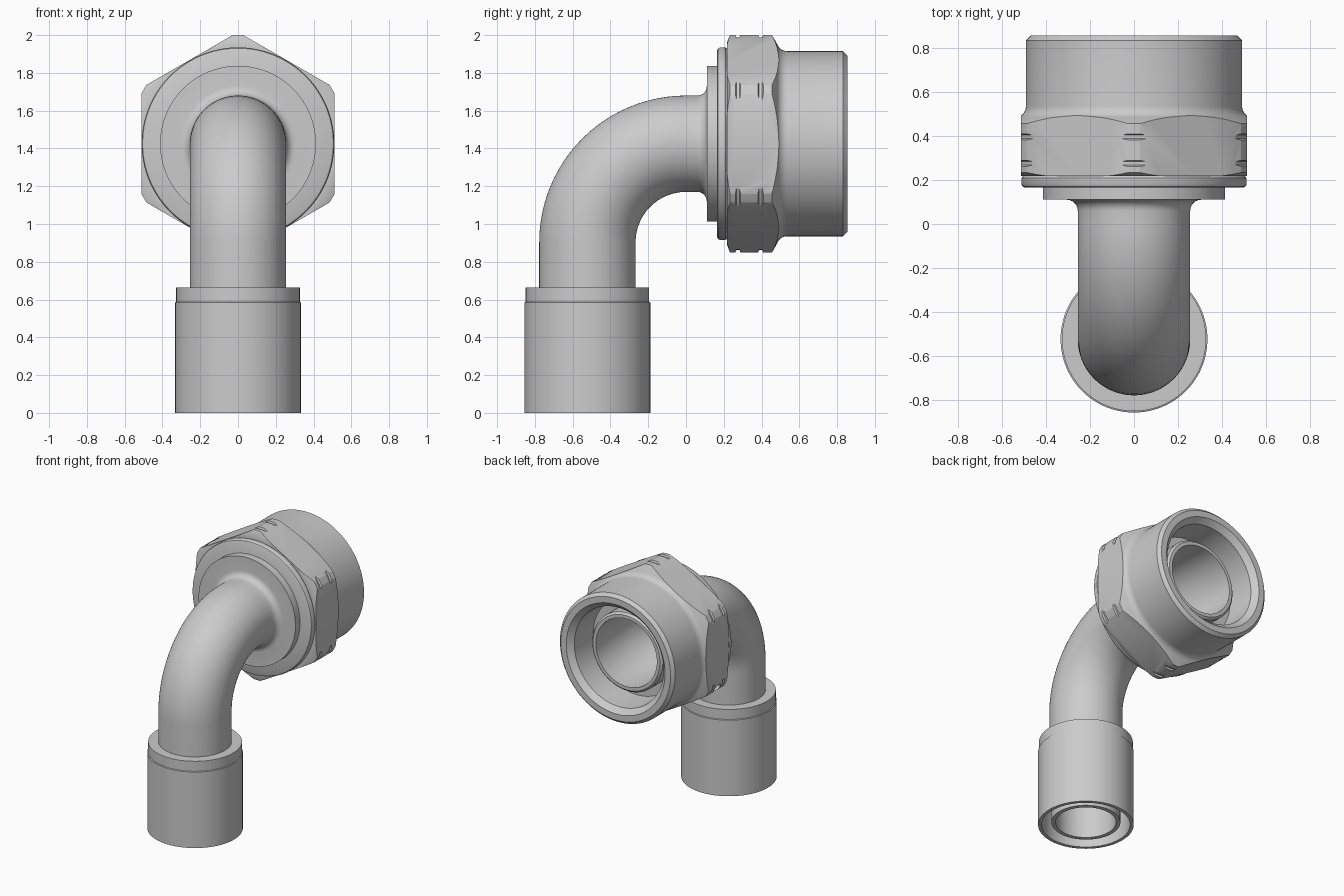
import bpy, bmesh, math

if "Cube" in bpy.data.objects:
    bpy.data.objects.remove(bpy.data.objects["Cube"])

AXIS_Z = 1.425     # height of the horizontal nut axis
PIPE_Y = -0.522    # position of the vertical pipe axis


def loft(name, rings, n=96, closed=True):
    """Skin circles (y, z, tilt, radius); closed wraps the last ring to the first, else caps."""
    bm = bmesh.new()
    loops = []
    for y, z, tilt, r in rings:
        loop = []
        for i in range(n):
            t = math.tau * i / n
            h = r * math.cos(t)
            loop.append(bm.verts.new((r * math.sin(t), y - h * math.cos(tilt), z + h * math.sin(tilt))))
        loops.append(loop)
    pairs = list(zip(loops, loops[1:]))
    if closed:
        pairs.append((loops[-1], loops[0]))
    else:
        bm.faces.new(loops[0])
        bm.faces.new(loops[-1])
    for a, b in pairs:
        for i in range(n):
            j = (i + 1) % n
            bm.faces.new((a[i], a[j], b[j], b[i]))
    bmesh.ops.recalc_face_normals(bm, faces=bm.faces[:])
    mesh = bpy.data.meshes.new(name)
    bm.to_mesh(mesh)
    bm.free()
    ob = bpy.data.objects.new(name, mesh)
    bpy.context.collection.objects.link(ob)
    return ob


def along_y(profile):
    return [(y, AXIS_Z, math.pi / 2, r) for y, r in profile]


def along_z(profile):
    return [(PIPE_Y, z, 0, r) for z, r in profile]


def activate(ob):
    bpy.ops.object.select_all(action='DESELECT')
    ob.select_set(True)
    bpy.context.view_layer.objects.active = ob


def boolean(ob, cutter, operation):
    activate(ob)
    mod = ob.modifiers.new("cut", 'BOOLEAN')
    mod.operation, mod.object, mod.solver = operation, cutter, 'EXACT'
    bpy.ops.object.modifier_apply(modifier=mod.name)
    bpy.data.objects.remove(cutter)


def bend(r):
    """Quarter-turn of the pipe about y = 0, z = 0.9"""
    R, c = -PIPE_Y, AXIS_Z + PIPE_Y
    return [(-R * math.cos(a), c + R * math.sin(a), a, r)
            for a in (math.pi / 2 * k / 24 for k in range(25))]


# Elbow pipe: outer skin with filleted flange and tail, then the bore back down
fillet = [(0.06 + 0.05 * math.sin(a), 0.305 - 0.05 * math.cos(a))
          for a in (math.pi / 2 * k / 6 for k in range(7))]
outer = along_z([(0.02, 0.24), (0.5, 0.24), (0.5, 0.255)]) + bend(0.255)
outer += along_y(fillet + [(0.11, 0.4125), (0.165, 0.4125), (0.18, 0.30), (0.71, 0.30), (0.725, 0.285)])
inner = along_y([(0.725, 0.26), (0.3, 0.255), (0.2, 0.215)]) + bend(0.215)[::-1]
inner += along_z([(0.02, 0.21)])
pipe = loft("elbow_pipe", outer + inner)

# Sleeve on the lower end, with an annular gap underneath
sleeve = loft("sleeve", along_z([(0, 0.308), (0, 0.333), (0.585, 0.333), (0.588, 0.327), (0.665, 0.327),
                                 (0.665, 0.25), (0.5, 0.235), (0.5, 0.308)]))

# Nut: turned profile with two corner grooves, collar and hollow end
grooves = []
for y in (0.275, 0.395):
    grooves += [(y - 0.014, 0.576), (y - 0.008, 0.563), (y + 0.008, 0.563), (y + 0.014, 0.576)]
neck = [(0.535 - 0.055 * math.sin(a), 0.545 - 0.055 * math.cos(a))
        for a in (math.radians(72) * k / 6 for k in range(6, -1, -1))]
nut_profile = [(0.165, 0.295), (0.165, 0.495), (0.17, 0.505), (0.18, 0.51), (0.208, 0.51), (0.217, 0.503),
               (0.217, 0.535), (0.233, 0.576)] + grooves + [(0.455, 0.576)] + neck
nut_profile += [(0.832, 0.49), (0.855, 0.467), (0.855, 0.42), (0.815, 0.38), (0.6, 0.37), (0.6, 0.295)]
nut = loft("hex_nut", along_y(nut_profile), 144)

# Cut the hexagon flats
hexagon = loft("hex_cutter", along_y([(0.1, 0.512 / math.cos(math.pi / 6)),
                                      (0.95, 0.512 / math.cos(math.pi / 6))]), 6, closed=False)
boolean(nut, hexagon, 'INTERSECT')

# Small hole drilled into one nut corner
d = math.radians(30)
bpy.ops.mesh.primitive_cylinder_add(vertices=32, radius=0.034, depth=0.3,
                                    location=(-0.6 * math.cos(d), 0.335, AXIS_Z - 0.6 * math.sin(d)),
                                    rotation=(0, math.radians(60), 0))
boolean(nut, bpy.context.object, 'DIFFERENCE')

for ob in (pipe, sleeve, nut):
    activate(ob)
    bpy.ops.object.shade_smooth_by_angle(angle=math.radians(28))
